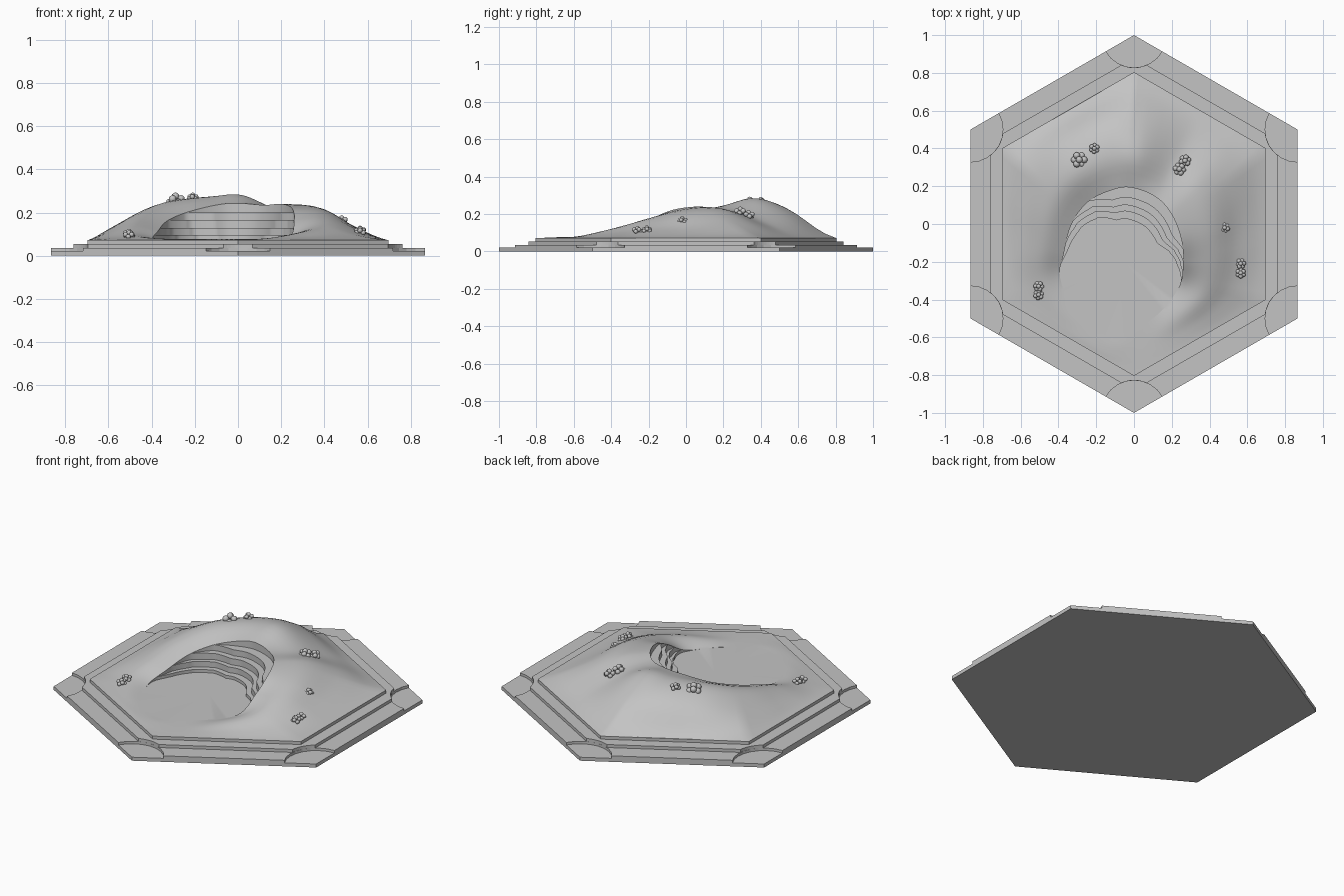
import bpy, bmesh, math
from mathutils import Vector, Matrix

old = bpy.data.objects.get("Cube")
if old:
    bpy.data.objects.remove(old)

stone = bpy.data.materials.new("stone grey")
stone.use_nodes = True
GREY = (0.55, 0.55, 0.55, 1)
stone.diffuse_color = GREY
stone.node_tree.nodes["Principled BSDF"].inputs["Base Color"].default_value = GREY


def finish(bm, name, smooth=None):
    bmesh.ops.recalc_face_normals(bm, faces=bm.faces)
    mesh = bpy.data.meshes.new(name)
    bm.to_mesh(mesh)
    bm.free()
    obj = bpy.data.objects.new(name, mesh)
    bpy.context.collection.objects.link(obj)
    mesh.materials.append(stone)
    if smooth:
        bpy.ops.object.select_all(action='DESELECT')
        obj.select_set(True)
        bpy.context.view_layer.objects.active = obj
        bpy.ops.object.shade_smooth_by_angle(angle=math.radians(smooth))
    return obj


def hex_corner(i, radius):
    a = math.radians(90 + 60 * i)
    return Vector((radius * math.cos(a), radius * math.sin(a), 0))


def prism(name, points, z0, z1):
    bm = bmesh.new()
    face = bm.faces.new([bm.verts.new((p.x, p.y, z0)) for p in points])
    top = bmesh.ops.extrude_face_region(bm, geom=[face])["geom"]
    bmesh.ops.translate(bm, vec=(0, 0, z1 - z0),
                        verts=[v for v in top if isinstance(v, bmesh.types.BMVert)])
    bm.faces.ensure_lookup_table()
    bm.normal_update()
    # Close the underside if the extrusion took the first face along
    bmesh.ops.holes_fill(bm, edges=bm.edges)
    return finish(bm, name)


# Hexagon with a round bite of the given size around each outer corner
def bitten_hexagon(radius, bite=0.172):
    points = []
    slope = math.radians(60)
    # Angle from the inward axis at which the bite meets the hexagon's edge
    reach = slope - math.asin((1 - radius) * math.sin(slope) / bite)
    for i in range(6):
        inward = math.radians(270 + 60 * i)
        for k in range(9):
            a = inward + reach * (1 - k / 4)
            points.append(hex_corner(i, 1) + bite * Vector((math.cos(a), math.sin(a), 0)))
    return points


# Stepped base
prism("base_plate", [hex_corner(i, 1) for i in range(6)], 0, 0.021)
prism("lower_tier", bitten_hexagon(1), 0.021, 0.036)
prism("middle_tier", bitten_hexagon(0.88), 0.036, 0.054)
prism("upper_tier", [hex_corner(i, 0.804) for i in range(6)], 0.054, 0.072)

# Hill stations around the hollow: rim x, y, z, then inner and outer slope heights
STATIONS = [
    (-.39, -.29, .08, .095, .083), (-.37, -.15, .115, .14, .11),
    (-.33, 0, .16, .195, .14), (-.24, .12, .2, .25, .195),
    (-.1, .185, .235, .275, .225), (0, .19, .243, .28, .205),
    (.12, .14, .235, .208, .14), (.2, .05, .24, .228, .155),
    (.25, -.08, .22, .21, .125), (.26, -.2, .165, .175, .115),
    (.235, -.34, .085, .122, .093), (.1, -.5, .078, .08, .076),
    (-.1, -.6, .077, .078, .076), (-.3, -.48, .077, .078, .076)]
COUNT, SUB, RINGS, EDGE_Z, FLOOR = len(STATIONS), 10, 14, 0.0725, 0.077
CENTRE = Vector((-0.05, -0.2, 0))
# Seating: distance in from the rim and tread height, from the top down
TREADS = [(.055, .2), (.04, .165), (.033, .128), (.04, .095)]


def spline(a, b, c, d, t):
    return 0.5 * (2 * b + (c - a) * t + (2 * a - 5 * b + 4 * c - d) * t * t
                  + (3 * b - a - 3 * c + d) * t ** 3)


def station(u):
    i, t = int(u), u % 1
    rows = [STATIONS[(i + k) % COUNT] for k in (-1, 0, 1, 2)]
    return [spline(*values, t) for values in zip(*rows)]


def border(direction):
    # Distance from the centre to the upper tier's outline
    apothem, best = 0.802 * math.cos(math.pi / 6), 10
    for i in range(6):
        n = hex_corner(i, 1)
        n = Vector((-n.y, n.x, 0))
        if n.dot(direction) > 1e-6:
            best = min(best, (apothem - n.dot(CENTRE)) / n.dot(direction))
    return best


def column(u):
    x, y, rim_z, z1, z2 = station(u)
    rim_z = max(rim_z, FLOOR)
    rim = Vector((x, y, 0))
    inward = (CENTRE - rim).normalized()
    sharp = border(-inward)
    turns = [Matrix.Rotation(math.radians(a), 3, 'Z') for a in range(-20, 21, 5)]
    soft = sum(border(turn @ -inward) for turn in turns) / len(turns)
    knots = [2 * rim_z - z1, rim_z, z1, z2, EDGE_Z, EDGE_Z]
    col = []
    # Outer slope from border to rim, rounded away from the border's corners
    for k in range(RINGS, -1, -1):
        f = k / RINGS
        i = min(int(f * 3), 2)
        distance = soft + (sharp - soft) * f ** 3
        p = rim.lerp(CENTRE - inward * distance, f)
        p.z = max(EDGE_Z, spline(*knots[i:i + 4], f * 3 - i))
        col.append(p)
    # Wall and crescent seating, each tread fading out where it meets the rim
    width = math.sin(math.pi * u / 10) ** 0.6 if 0 < u < 10 else 0
    place = rim
    for depth, height in TREADS:
        z = max(FLOOR, min(height, rim_z))
        col.append(Vector((place.x, place.y, z)))
        fade = max(0, min(1, (rim_z - height) / 0.03))
        place = place + inward * depth * width * fade
        col.append(Vector((place.x, place.y, z)))
    col.append(Vector((place.x, place.y, FLOOR)))
    return col


bm = bmesh.new()
columns = [[bm.verts.new(p) for p in column(i / SUB)] for i in range(COUNT * SUB)]
middle = bm.verts.new(CENTRE + Vector((0, 0, FLOOR)))
for a, b in zip(columns, columns[1:] + columns[:1]):
    for k in range(len(a) - 1):
        bm.faces.new((a[k], a[k + 1], b[k + 1], b[k]))
    bm.faces.new((a[-1], middle, b[-1]))
bmesh.ops.remove_doubles(bm, verts=bm.verts, dist=0.0003)
finish(bm, "hill_with_seating", 35)

# Bushes: lumps of little balls at x, y, z with a size
BUSHES = [(-.29, .34, .255, .04), (-.21, .4, .268, .026), (.24, .29, .21, .032),
          (.27, .335, .193, .03), (.48, -.02, .163, .026), (.565, -.21, .115, .026),
          (.565, -.26, .112, .026), (-.505, -.33, .1, .026), (-.505, -.375, .093, .026)]
for number, (x, y, z, size) in enumerate(BUSHES):
    bm = bmesh.new()
    spots = [Vector((0, 0, 0.5)), Vector((0, 0, -0.4))]
    for i in range(6):
        a = math.radians(60 * i + 25 * number)
        spots.append(Vector((math.cos(a), math.sin(a), 0.3 * (-1) ** i)) * 0.65)
    for spot in spots:
        ball = bmesh.ops.create_icosphere(bm, subdivisions=2, radius=size * 0.45)
        bmesh.ops.translate(bm, verts=ball["verts"], vec=spot * size + Vector((x, y, z)))
    finish(bm, f"bush_{number + 1}", 60)
